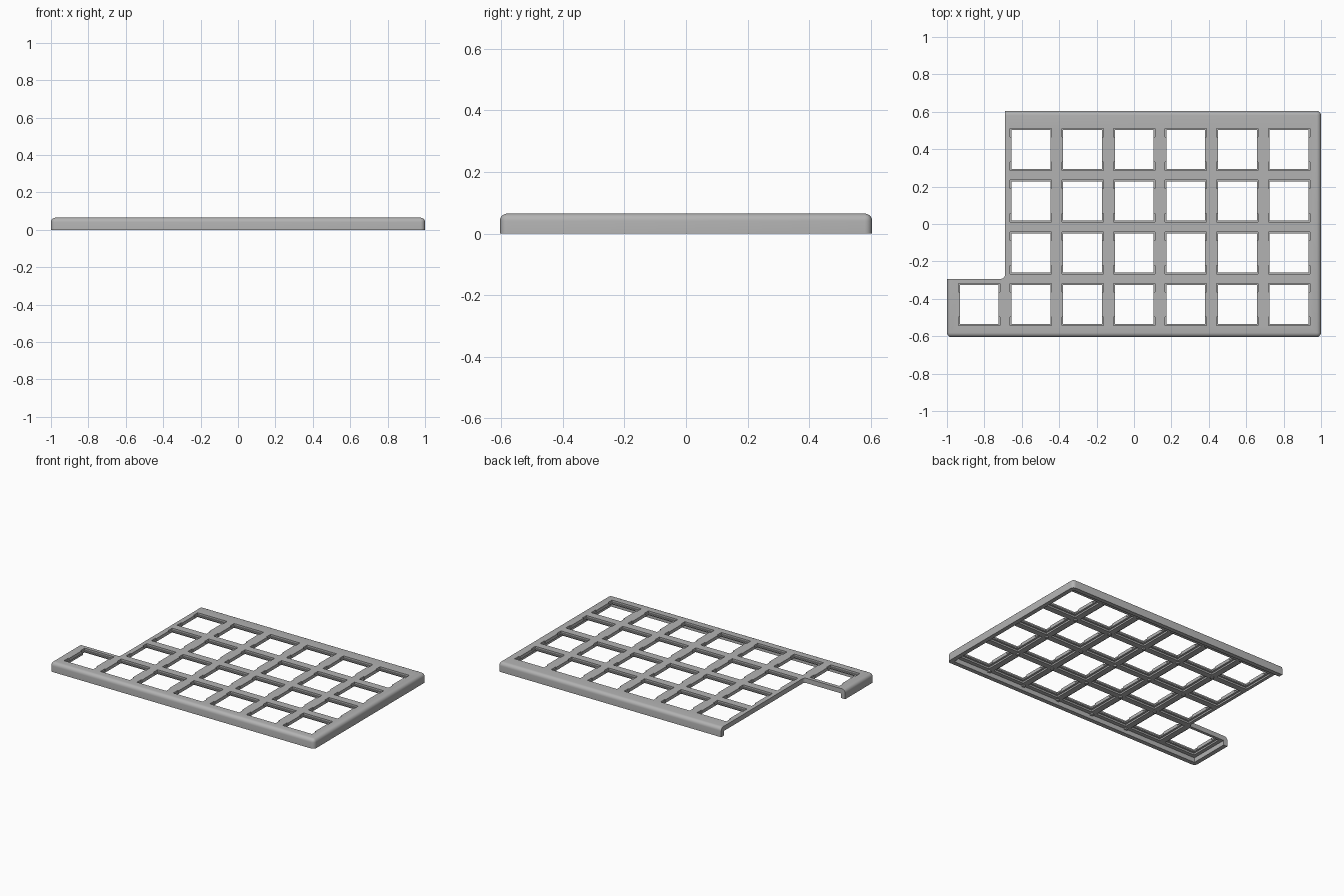
import bpy
import bmesh
from mathutils import Matrix

cube = bpy.data.objects.get("Cube")
if cube:
    bpy.data.objects.remove(cube, do_unlink=True)

grey = bpy.data.materials.new("plain grey")
grey.use_nodes = True
grey.diffuse_color = (0.45, 0.45, 0.45, 1)
grey.node_tree.nodes["Principled BSDF"].inputs["Base Color"].default_value = grey.diffuse_color

PITCH = 0.276
HX, HY, TOP = 1.0, 0.605, 0.065
STEP_X, STEP_Y = -0.69, -0.293
UNDER = 0.032          # underside of the plate
WALL = 0.03
COLS = [-0.827 + i * PITCH for i in range(7)]
ROWS = [-0.43 + i * PITCH for i in range(4)]
KEYS = [(x, y) for x in COLS for y in ROWS if x > STEP_X or y < STEP_Y]


def add_box(bm, lo, hi):
    size = [b - a for a, b in zip(lo, hi)]
    mid = [(a + b) / 2 for a, b in zip(lo, hi)]
    m = Matrix.Translation(mid) @ Matrix.Diagonal((*size, 1))
    return bmesh.ops.create_cube(bm, size=1, matrix=m)["verts"]


def make_object(name, bm):
    mesh = bpy.data.meshes.new(name)
    bm.to_mesh(mesh)
    bm.free()
    mesh.materials.append(grey)
    obj = bpy.data.objects.new(name, mesh)
    bpy.context.collection.objects.link(obj)
    return obj


def box_set(name, boxes):
    bm = bmesh.new()
    for lo, hi in boxes:
        add_box(bm, lo, hi)
    return make_object(name, bm)


def key_boxes(w, d, z0, z1, dy=0):
    return [((x - w / 2, y + dy - d / 2, z0), (x + w / 2, y + dy + d / 2, z1))
            for x, y in KEYS]


# Outer case, rounded on its upright and upper edges
bm = bmesh.new()
add_box(bm, (-HX, -HY, 0), (HX, HY, TOP))
edges = [e for e in bm.edges if any(v.co.z > TOP / 2 for v in e.verts)]
bmesh.ops.bevel(bm, geom=edges, offset=0.024, segments=5, profile=0.5, affect='EDGES')
case = make_object("keyboard_top_case", bm)

# Step cutter with a filleted inner corner
bm = bmesh.new()
verts = add_box(bm, (-2, STEP_Y, -1), (STEP_X, 2, 1))
corner = [e for e in bm.edges
          if all(v.co.x > -1 and v.co.y < 0 for v in e.verts)]
bmesh.ops.bevel(bm, geom=corner, offset=0.02, segments=5, profile=0.5, affect='EDGES')
step = make_object("step_cutter", bm)

# Hollow underside, switch openings, clip recesses and lower pockets
cutters = [
    box_set("cavity_cutter", [((WALL - HX, WALL - HY, -1), (HX - WALL, HY - WALL, UNDER))]),
    step,
    box_set("opening_cutter", key_boxes(0.207, 0.209, -0.1, 0.1)),
    box_set("back_clip_cutter", key_boxes(0.222, 0.045, 0.052, 0.1, 0.0895)),
    box_set("front_clip_cutter", key_boxes(0.222, 0.045, 0.052, 0.1, -0.0895)),
    box_set("pocket_cutter", key_boxes(0.235, 0.235, -0.1, 0.043)),
]
for cutter in cutters:
    cutter.hide_render = True
    mod = case.modifiers.new(cutter.name, 'BOOLEAN')
    mod.operation = 'DIFFERENCE'
    mod.solver = 'EXACT'
    mod.object = cutter

# Bake the cuts and drop the cutters
graph = bpy.context.evaluated_depsgraph_get()
case_mesh = bpy.data.meshes.new_from_object(case.evaluated_get(graph))
case.modifiers.clear()
case.data = case_mesh
for cutter in cutters:
    bpy.data.objects.remove(cutter, do_unlink=True)

# Small studs below the junctions between keys
bm = bmesh.new()
for x in COLS[1:-1]:
    for y in [r + PITCH / 2 for r in ROWS] + [ROWS[0] - PITCH / 2]:
        spot = Matrix.Translation((x + PITCH / 2, y, UNDER - 0.003))
        bmesh.ops.create_cone(bm, cap_ends=True, segments=16, radius1=0.012,
                              radius2=0.012, depth=0.01, matrix=spot)
studs = make_object("underside_studs", bm)

for obj in (case, studs):
    bpy.ops.object.select_all(action='DESELECT')
    obj.select_set(True)
    bpy.context.view_layer.objects.active = obj
    bpy.ops.object.shade_smooth_by_angle(angle=0.6)
